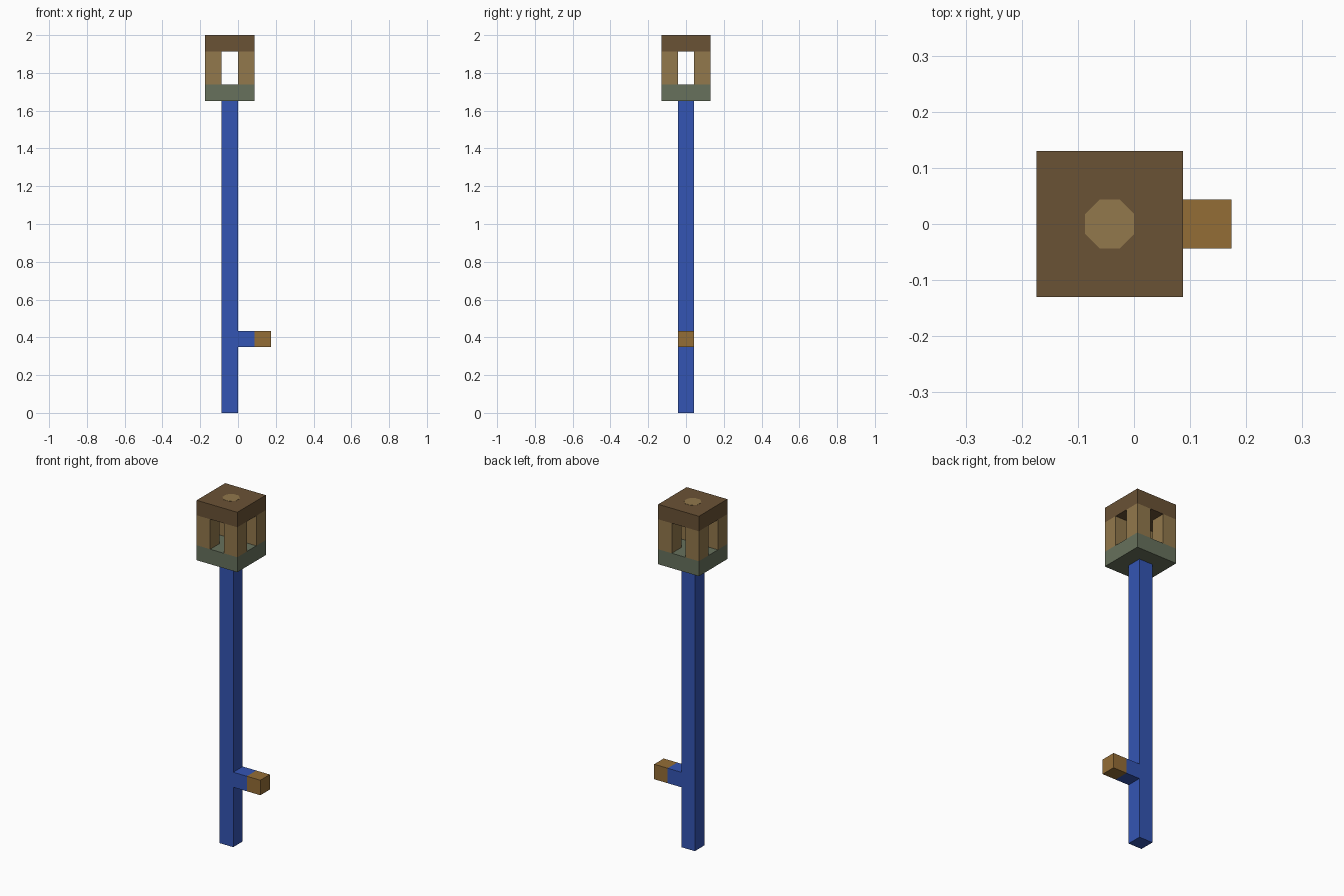
import bpy
import math

cube = bpy.data.objects.get("Cube")
if cube:
    bpy.data.objects.remove(cube, do_unlink=True)

U = 2 / 23           # one block
CX = -U / 2          # staff axis


def material(name, rgb):
    color = [(c / 255 / 12.92) if c < 11 else ((c / 255 + 0.055) / 1.055) ** 2.4 for c in rgb] + [1]
    mat = bpy.data.materials.new(name)
    mat.use_nodes = True
    mat.diffuse_color = color
    mat.node_tree.nodes["Principled BSDF"].inputs["Base Color"].default_value = color
    return mat


blue = material("blue", (52, 85, 180))
dark_wood = material("dark wood", (106, 82, 53))
light_wood = material("light wood", (146, 120, 76))
stone = material("grey green", (103, 113, 92))
ochre = material("ochre wood", (148, 109, 54))


def block(name, mat, x, y, z, w, d, h):
    """Box centred on x, y with its bottom at z, in block units."""
    bpy.ops.mesh.primitive_cube_add(size=1, location=(CX + x * U, y * U, (z + h / 2) * U))
    obj = bpy.context.object
    obj.name = name
    obj.scale = (w * U, d * U, h * U)
    bpy.ops.object.transform_apply(location=False, rotation=False, scale=True)
    obj.data.materials.append(mat)
    return obj


# Staff and side handle
block("staff_pole", blue, 0, 0, 0, 1, 1, 19)
block("handle_arm", blue, 1, 0, 4, 1, 1, 1)
block("handle_grip", ochre, 2, 0, 4, 1, 1, 1)

# Lantern head
block("head_base", stone, 0, 0, 19, 3, 3, 1)
for sx, side in ((-1, "right"), (1, "left")):
    for sy, end in ((-1, "front"), (1, "back")):
        block(f"head_post_{end}_{side}", light_wood, sx, sy, 20, 1, 1, 2)
block("head_cap", dark_wood, 0, 0, 22, 3, 3, 1)

# Painted spot on the cap, an octagonal plate
bpy.ops.mesh.primitive_cylinder_add(
    vertices=8, radius=U / 2 / math.cos(math.pi / 8), depth=0.004,
    location=(CX, 0, 2 - 0.001), rotation=(0, 0, math.pi / 8))
spot = bpy.context.object
spot.name = "cap_spot"
spot.data.materials.append(light_wood)
